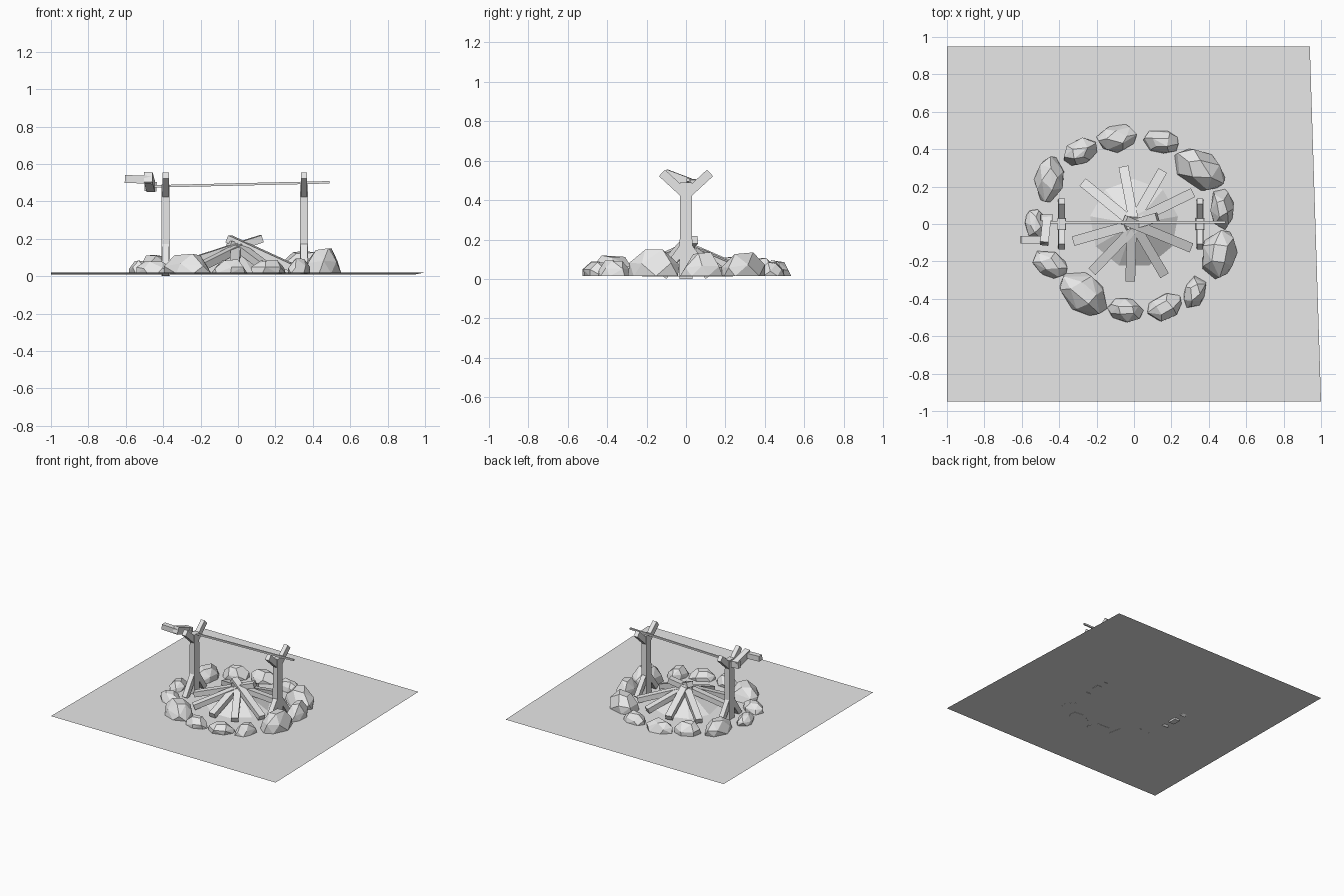
import bpy, bmesh, math, random
from mathutils import Vector, Matrix

random.seed(4)
if "Cube" in bpy.data.objects:
    bpy.data.objects.remove(bpy.data.objects["Cube"], do_unlink=True)

grey = bpy.data.materials.new("plain_grey")
grey.use_nodes = True
grey.diffuse_color = (0.8, 0.8, 0.8, 1)
grey.node_tree.nodes["Principled BSDF"].inputs["Base Color"].default_value = (0.8, 0.8, 0.8, 1)


def finish(name, bm):
    mesh = bpy.data.meshes.new(name)
    bm.to_mesh(mesh)
    bm.free()
    mesh.materials.append(grey)
    obj = bpy.data.objects.new(name, mesh)
    bpy.context.collection.objects.link(obj)
    return obj


def beam(name, start, end, width, depth, taper=1.0):
    """Square timber from start to end; width lies level, taper scales the far end."""
    a, b = Vector(start), Vector(end)
    along = (b - a).normalized()
    up = Vector((0, 0, 1)) if abs(along.z) < 0.95 else Vector((0, 1, 0))
    side = along.cross(up).normalized()
    up = side.cross(along)
    bm = bmesh.new()
    bmesh.ops.create_cube(bm, size=1)
    for v in bm.verts:
        s = taper if v.co.z > 0 else 1
        base = b if v.co.z > 0 else a
        v.co = base + side * v.co.x * width * s + up * v.co.y * depth * s
    bmesh.ops.recalc_face_normals(bm, faces=bm.faces)
    return finish(name, bm)


def rock(name, x, y, half_x, half_y, turn, height):
    """Faceted boulder: convex hull of a wide base, a shoulder and a small top."""
    bm = bmesh.new()
    for count, reach, level in ((7, 1.0, 0.0), (6, 0.95, 0.42), (4, 0.5, 0.94)):
        phase = random.uniform(0, math.tau)
        for i in range(count):
            ang = phase + math.tau * (i + random.uniform(-0.2, 0.2)) / count
            r = reach * random.uniform(0.92, 1.06)
            z = height * (level + (random.uniform(-0.08, 0.08) if level else 0))
            bm.verts.new((half_x * r * math.cos(ang), half_y * r * math.sin(ang), z))
    hull = bmesh.ops.convex_hull(bm, input=bm.verts)
    spare = {g for g in hull["geom_interior"] + hull["geom_unused"] if isinstance(g, bmesh.types.BMVert)}
    bmesh.ops.delete(bm, geom=list(spare), context="VERTS")
    bmesh.ops.dissolve_limit(bm, angle_limit=0.14, verts=bm.verts, edges=bm.edges)
    bmesh.ops.recalc_face_normals(bm, faces=bm.faces)
    bm.transform(Matrix.Translation((x, y, 0.015)) @ Matrix.Rotation(math.radians(turn), 4, "Z"))
    finish(name, bm)


# Ground sheet, slightly tilted and skewed
bm = bmesh.new()
bm.faces.new([bm.verts.new(p) for p in
              ((-1, -0.95, 0.02), (1, -0.95, 0.02), (0.94, 0.95, 0.008), (-1, 0.95, 0.008))])
finish("ground", bm)

# Ring of stones: x, y, half sizes, turn, height
stones = [
    (-0.45, 0.24, 0.08, 0.125, -8, 0.10),
    (-0.29, 0.385, 0.1, 0.07, 28, 0.09),
    (-0.09, 0.46, 0.11, 0.075, 8, 0.08),
    (0.145, 0.44, 0.097, 0.065, -12, 0.07),
    (0.35, 0.29, 0.15, 0.1, -35, 0.12),
    (0.47, 0.08, 0.065, 0.11, 5, 0.12),
    (0.455, -0.16, 0.095, 0.13, -15, 0.14),
    (0.325, -0.365, 0.058, 0.09, -18, 0.08),
    (0.165, -0.445, 0.1, 0.07, 25, 0.07),
    (-0.045, -0.46, 0.095, 0.065, -8, 0.075),
    (-0.27, -0.37, 0.15, 0.1, -35, 0.11),
    (-0.45, -0.215, 0.1, 0.07, -22, 0.07),
    (-0.525, -0.005, 0.06, 0.09, 10, 0.07),
]
for i, s in enumerate(stones):
    rock(f"ring_stone_{i + 1}", *s)

# Ash mound under the fire wood
bm = bmesh.new()
bmesh.ops.create_cone(bm, cap_ends=True, segments=9, radius1=0.24, radius2=0.04, depth=0.12,
                      matrix=Matrix.Translation((0, 0, 0.073)))
finish("ash_mound", bm)

# Fire wood leaning on the middle: outer x, outer y, inner x, inner y, inner height
logs = [
    (-0.27, 0.22, 0.0, 0.0, 0.16), (-0.055, 0.3, 0.0, 0.01, 0.165),
    (0.15, 0.28, -0.01, 0.0, 0.16), (0.31, 0.165, -0.05, -0.01, 0.17),
    (0.3, -0.125, -0.05, 0.02, 0.2), (0.16, -0.27, 0.0, 0.0, 0.16),
    (-0.02, -0.3, -0.01, 0.04, 0.17), (-0.22, -0.25, 0.02, 0.0, 0.16),
    (-0.32, -0.09, 0.125, 0.035, 0.2),
]
for i, (ox, oy, ix, iy, top) in enumerate(logs):
    low = 0.055 if i == 8 else 0.04
    beam(f"fire_log_{i + 1}", (ox, oy, low), (ix, iy, top), 0.052, 0.04)

# Forked posts with splayed feet
for label, x, foot_z in (("right", -0.387, 0.0), ("left", 0.353, 0.012)):
    beam(f"{label}_post", (x, 0, foot_z), (x, 0, 0.49), 0.046, 0.066, 0.9)
    for end, s in (("front", -1), ("back", 1)):
        beam(f"{label}_{end}_fork", (x, s * 0.005, 0.43), (x, s * 0.122, 0.538), 0.034, 0.045)
        beam(f"{label}_{end}_foot", (x, s * 0.015, 0.16), (x, s * 0.115, foot_z + 0.012), 0.038, 0.04)

# Roasting spit
beam("spit", (-0.46, 0.01, 0.48), (0.49, 0.01, 0.502), 0.013, 0.013)

# Crank and handle
beam("crank_hub", (-0.435, 0.035, 0.478), (-0.5, 0.035, 0.482), 0.03, 0.05)
beam("crank_arm", (-0.465, 0.04, 0.475), (-0.48, -0.105, 0.53), 0.045, 0.055)
beam("handle", (-0.46, -0.085, 0.515), (-0.605, -0.085, 0.52), 0.04, 0.042)
